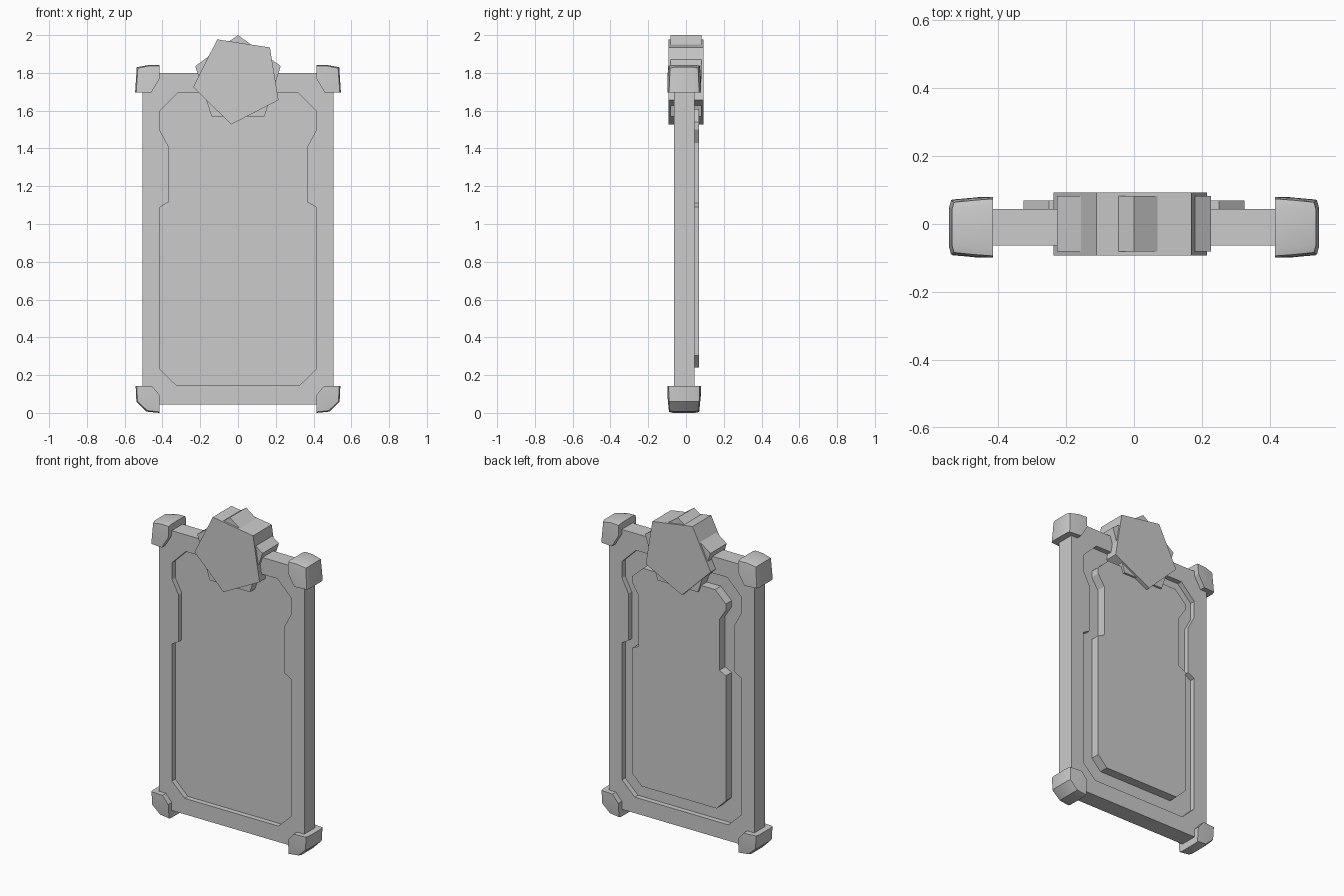
import bpy, bmesh, math

cube = bpy.data.objects.get("Cube")
if cube:
    bpy.data.objects.remove(cube, do_unlink=True)

grey = bpy.data.materials.new("plain_grey")
grey.use_nodes = True
colour = (0.6, 0.6, 0.6, 1)
grey.diffuse_color = colour
grey.node_tree.nodes["Principled BSDF"].inputs["Base Color"].default_value = colour


def finish(name, bm):
    bmesh.ops.recalc_face_normals(bm, faces=bm.faces[:])
    mesh = bpy.data.meshes.new(name)
    bm.to_mesh(mesh)
    bm.free()
    mesh.materials.append(grey)
    ob = bpy.data.objects.new(name, mesh)
    bpy.context.collection.objects.link(ob)
    return ob


def prism(name, loops, y0, y1):
    """Extrude closed (x, z) loops along y; a second loop makes a hole."""
    bm = bmesh.new()
    for loop in loops:
        vs = [bm.verts.new((x, y0, z)) for x, z in loop]
        for a, b in zip(vs, vs[1:] + vs[:1]):
            bm.edges.new((a, b))
    bmesh.ops.triangle_fill(bm, edges=bm.edges[:], use_beauty=True)
    out = bmesh.ops.extrude_face_region(bm, geom=bm.faces[:], use_keep_orig=True)
    moved = [v for v in out["geom"] if isinstance(v, bmesh.types.BMVert)]
    bmesh.ops.translate(bm, verts=moved, vec=(0, y1 - y0, 0))
    return finish(name, bm)


def mirrored(half):
    return half + [(-x, z) for x, z in reversed(half)]


def pentagon(radius, phase, z):
    angles = [math.radians(phase + 72 * i) for i in range(5)]
    return [(radius * math.cos(a), z + radius * math.sin(a)) for a in angles]


# Frame with a notched opening, closed by a thinner panel
mid_y, half_y = -0.01, 0.054
border = mirrored([(0.505, 0.045), (0.505, 1.8)])
opening = mirrored([(0.325, 0.145), (0.413, 0.23), (0.413, 1.09), (0.368, 1.115),
                    (0.368, 1.41), (0.413, 1.495), (0.413, 1.6), (0.317, 1.695)])
prism("frame", [border, opening], mid_y - half_y, mid_y + half_y)
prism("panel", [opening], mid_y - 0.022, mid_y + 0.022)

# Raised plate on the back
plate = mirrored([(0.26, 0.24), (0.325, 0.305), (0.325, 1.09), (0.28, 1.112),
                  (0.28, 1.43), (0.325, 1.5), (0.325, 1.54), (0.25, 1.61)])
prism("back_plate", [plate], 0.0, 0.069)

# Two crossed pentagon blocks at the top
prism("front_pentagon", [pentagon(0.24, 45.3, 1.764)], -0.0925, 0.0925)
prism("inner_pentagon", [pentagon(0.238, 90, 1.762)], -0.081, 0.082)


def corner_cap(name, outline, side):
    """Outline rows are x, z and half depth; the middle rings bulge outward."""
    bm = bmesh.new()
    cx = sum(p[0] for p in outline) / len(outline)
    cz = sum(p[1] for p in outline) / len(outline)
    rings = []
    for sign, scale, grow in ((-1, 1, 0), (-1, 0.72, 1), (1, 0.72, 1), (1, 1, 0)):
        ring = []
        for x, z, h in outline:
            gx = 0.006 * grow if x > cx else 0
            gz = 0.005 * grow if abs(z - 0.92) > abs(cz - 0.92) + 0.03 else 0
            gz = math.copysign(gz, z - 0.92)
            ring.append(bm.verts.new((side * (x + gx), mid_y + sign * h * scale, z + gz)))
        rings.append(ring)
    n = len(outline)
    for a, b in zip(rings, rings[1:]):
        for i in range(n):
            j = (i + 1) % n
            bm.faces.new((a[i], a[j], b[j], b[i]))
    # Slightly domed front and back
    for ring, sign in ((rings[0], -1), (rings[-1], 1)):
        tip = bm.verts.new((side * cx, mid_y + sign * 0.087, cz))
        for i in range(n):
            bm.faces.new((ring[i], ring[(i + 1) % n], tip))
    ob = finish(name, bm)
    bpy.ops.object.select_all(action="DESELECT")
    bpy.context.view_layer.objects.active = ob
    ob.select_set(True)
    bpy.ops.object.shade_smooth_by_angle(angle=math.radians(25))


# Corner caps
top = [(0.415, 1.77, 0.089), (0.46, 1.695, 0.089), (0.539, 1.695, 0.08),
       (0.53, 1.825, 0.074), (0.47, 1.837, 0.08), (0.415, 1.837, 0.084)]
bottom = [(0.415, 0.095, 0.089), (0.455, 0.142, 0.089), (0.536, 0.142, 0.082),
          (0.532, 0.06, 0.08), (0.48, 0.012, 0.078), (0.415, 0.005, 0.08)]
for label, side in (("left", 1), ("right", -1)):
    corner_cap("top_cap_" + label, top, side)
    corner_cap("bottom_cap_" + label, bottom, side)
